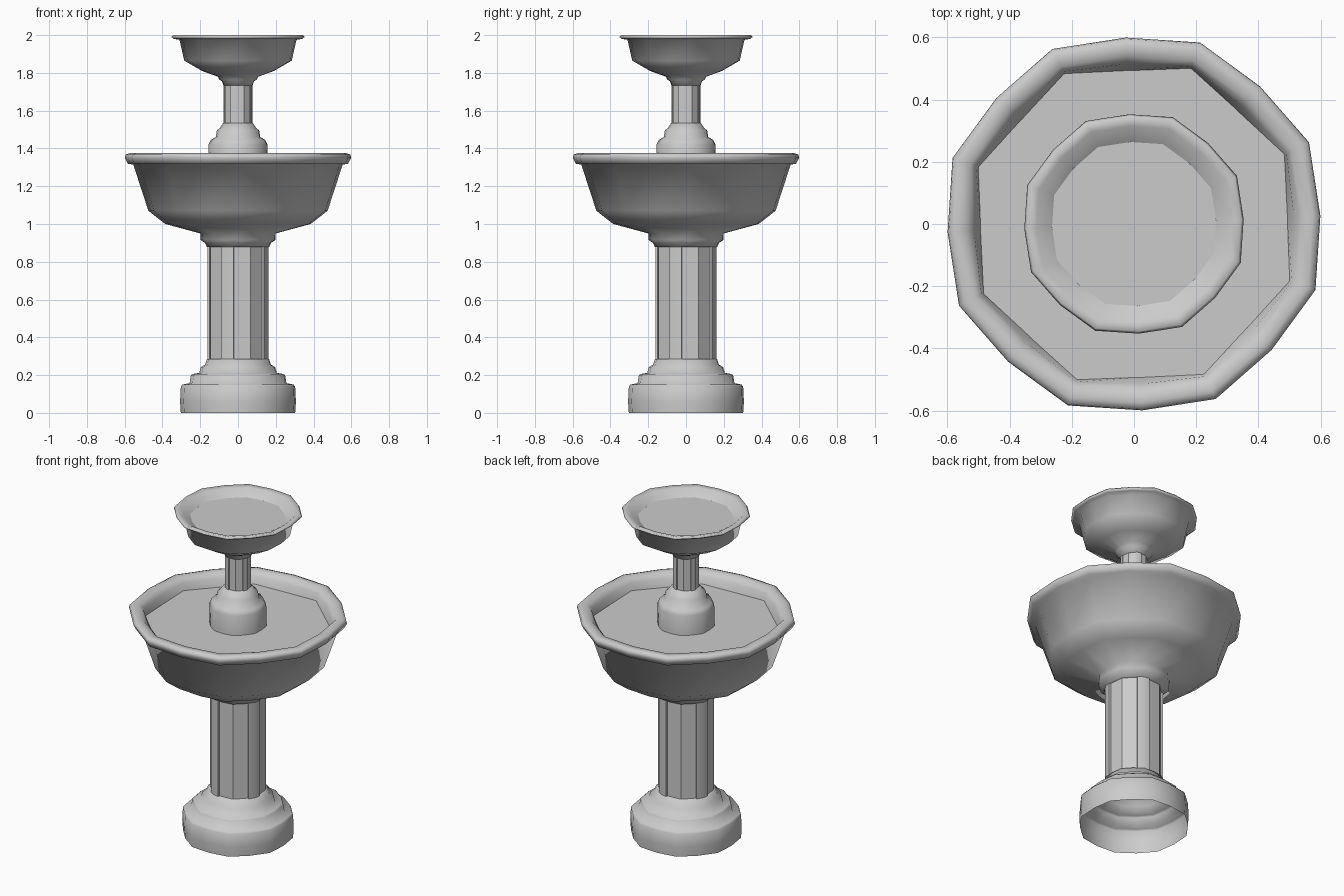
import bpy
from math import sin, cos, pi, radians

if "Cube" in bpy.data.objects:
    bpy.data.objects.remove(bpy.data.objects["Cube"])

PHASE = 2.5      # rotation of the sixteen-sided plan, degrees
CORNER = 1.035   # every second vertex sits slightly further out


def make_object(name, verts, faces, smooth):
    mesh = bpy.data.meshes.new(name)
    mesh.from_pydata(verts, [], faces)
    mesh.update()
    obj = bpy.data.objects.new(name, mesh)
    bpy.context.collection.objects.link(obj)
    bpy.ops.object.select_all(action='DESELECT')
    obj.select_set(True)
    bpy.context.view_layer.objects.active = obj
    bpy.ops.object.shade_smooth_by_angle(angle=radians(smooth))
    return obj


def ring(r, z, corner=CORNER):
    out = []
    for i in range(16):
        a = radians(PHASE + 22.5 * i)
        rad = r * (corner if i % 2 else 1)
        out.append((rad * cos(a), rad * sin(a), z))
    return out


def loft(name, rings, smooth):
    n = len(rings[0])
    verts = [v for rg in rings for v in rg]
    faces = [(k * n + i, k * n + (i + 1) % n, (k + 1) * n + (i + 1) % n, (k + 1) * n + i)
             for k in range(len(rings) - 1) for i in range(n)]
    return make_object(name, verts, faces, smooth)


def lathe(name, profile, smooth=100):
    return loft(name, [ring(*p) for p in profile], smooth)


def water(name, r, z, corner):
    return make_object(name, ring(r, z, corner), [tuple(range(16))], 30)


def column(name, r, z0, z1):
    # four recessed two-faced panels between flush corner strips
    section = [(-8, 1.0), (-8, 0.93), (24.5, 0.97), (56.5, 0.93), (56.5, 1.0), (70, 1.02)]
    rings = []
    for z in (z0, z1):
        rings.append([(r * k * cos(radians(a + 90 * q)), r * k * sin(radians(a + 90 * q)), z)
                      for q in range(4) for a, k in section])
    return loft(name, rings, 30)


# stepped base, open underneath
lathe("base", [(0.303, 0), (0.307, 0.06), (0.303, 0.14), (0.295, 0.15), (0.257, 0.157),
               (0.25, 0.198), (0.24, 0.206), (0.205, 0.212), (0.197, 0.242),
               (0.175, 0.255), (0.165, 0.285), (0.14, 0.285)])

# main column
column("lower_column", 0.164, 0.283, 0.88)

# large bowl with rolled rim
lathe("lower_bowl", [(0.14, 0.878), (0.165, 0.878), (0.175, 0.90), (0.198, 0.915),
                     (0.2, 0.95), (0.385, 1.0), (0.475, 1.07), (0.555, 1.315),
                     (0.583, 1.318), (0.6, 1.35), (0.596, 1.367), (0.575, 1.375),
                     (0.54, 1.37), (0.515, 1.345, 1.05), (0.493, 1.298, 1.08)])
water("lower_water", 0.494, 1.3, 1.08)

# upper pedestal
lathe("upper_pedestal", [(0.158, 1.297), (0.156, 1.42), (0.145, 1.445), (0.118, 1.46),
                         (0.112, 1.495), (0.095, 1.51), (0.078, 1.535), (0.065, 1.535)])
column("upper_column", 0.077, 1.533, 1.735)

# small bowl with rim
lathe("upper_bowl", [(0.065, 1.733), (0.077, 1.733), (0.085, 1.755), (0.1, 1.765),
                     (0.107, 1.78), (0.19, 1.81), (0.285, 1.865), (0.31, 1.975),
                     (0.34, 1.98), (0.353, 1.99), (0.345, 2.0), (0.315, 1.993),
                     (0.262, 1.955)])
water("upper_water", 0.264, 1.957, CORNER)
